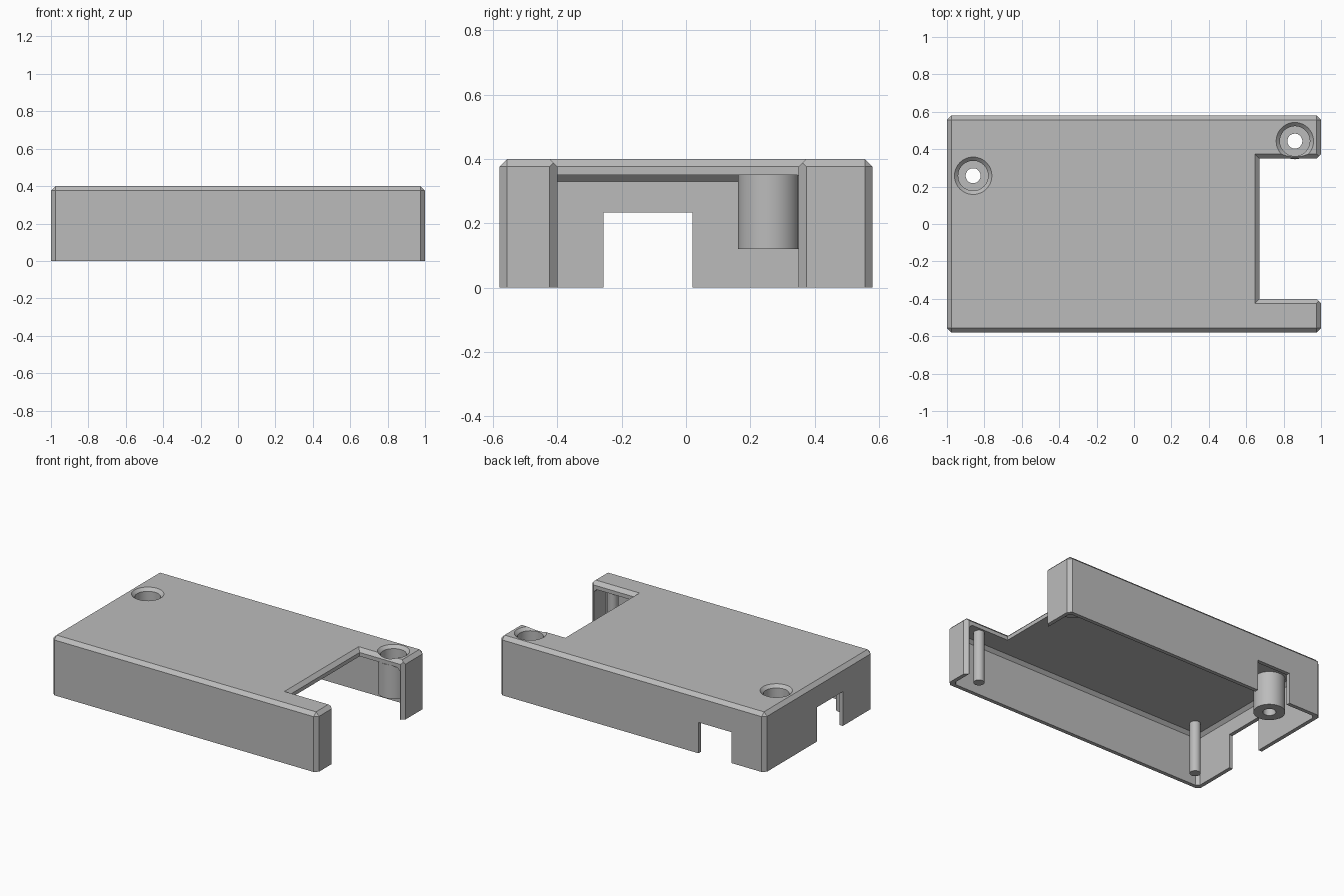
import bpy, bmesh, math

if "Cube" in bpy.data.objects:
    bpy.data.objects.remove(bpy.data.objects["Cube"])

CHAMFER, WALL, TOP, CEILING = 0.024, 0.026, 0.40, 0.35
SCREWS = [(-0.86, 0.258), (0.86, 0.443)]
BAY_X, BAY_Y0, BAY_Y1 = 0.67, -0.40, 0.35

grey = bpy.data.materials.new("mid_grey")
grey.diffuse_color = (0.5, 0.5, 0.5, 1)
grey.use_nodes = True
grey.node_tree.nodes["Principled BSDF"].inputs["Base Color"].default_value = grey.diffuse_color


def to_object(bm, name):
    bmesh.ops.recalc_face_normals(bm, faces=bm.faces)
    mesh = bpy.data.meshes.new(name)
    bm.to_mesh(mesh)
    bm.free()
    mesh.materials.append(grey)
    ob = bpy.data.objects.new(name, mesh)
    bpy.context.collection.objects.link(ob)
    return ob


def prism(name, outline, z0, z1, chamfer=0.0, top=None):
    """Solid from an outline up to itself (or another top outline); chamfers all but the base."""
    bm = bmesh.new()
    low = [bm.verts.new((x, y, z0)) for x, y in outline]
    high = [bm.verts.new((x, y, z1)) for x, y in top or outline]
    bm.faces.new(low[::-1])
    bm.faces.new(high)
    n = len(outline)
    for i in range(n):
        j = (i + 1) % n
        bm.faces.new((low[i], low[j], high[j], high[i]))
    if chamfer:
        edges = [e for e in bm.edges if any(v in high for v in e.verts)]
        bmesh.ops.bevel(bm, geom=edges, offset=chamfer, segments=1,
                        profile=0.5, affect='EDGES')
    return to_object(bm, name)


def rect(x0, x1, y0, y1):
    return [(x0, y0), (x1, y0), (x1, y1), (x0, y1)]


def lathe(name, profile, x, y, steps=48):
    """Revolve an (r, z) profile around a vertical axis at x, y."""
    bm = bmesh.new()
    rings = [[bm.verts.new((x + r * math.cos(2 * math.pi * i / steps),
                            y + r * math.sin(2 * math.pi * i / steps), z))
              for i in range(steps)] for r, z in profile]
    for a, b in zip(rings, rings[1:]):
        for i in range(steps):
            j = (i + 1) % steps
            bm.faces.new((a[i], a[j], b[j], b[i]))
    bm.faces.new(rings[0])
    bm.faces.new(rings[-1])
    return to_object(bm, name)


def select_only(ob):
    bpy.ops.object.select_all(action='DESELECT')
    bpy.context.view_layer.objects.active = ob
    ob.select_set(True)


def cut(target, cutter):
    cutter.hide_render = True
    mod = target.modifiers.new("cut", 'BOOLEAN')
    mod.operation, mod.solver, mod.object = 'DIFFERENCE', 'EXACT', cutter
    select_only(target)
    bpy.ops.object.modifier_apply(modifier=mod.name)
    bpy.data.objects.remove(cutter)


def smooth(ob):
    select_only(ob)
    bpy.ops.object.shade_smooth_by_angle(angle=math.radians(30))


# Cover: chamfered block
cover = prism("cover_shell", rect(-1, 1, -0.58, 0.58), 0, TOP, CHAMFER)

# Hollow inside, leaving thin walls and a thicker roof
cut(cover, prism("cavity", rect(-1 + WALL, 1 - WALL, -0.58 + WALL, 0.58 - WALL),
                 -0.1, CEILING, 0.021))

# Connector bay in the right end, flared to chamfer its end-wall and roof edges
c, d = CHAMFER, 2 * CHAMFER
cut(cover, prism("bay", [(BAY_X, BAY_Y0), (1 - c, BAY_Y0), (1 + c, BAY_Y0 - d),
                         (1 + c, BAY_Y1 + d), (1 - c, BAY_Y1), (BAY_X, BAY_Y1)], -0.1, 0.5))
cut(cover, prism("bay_flare", rect(BAY_X, 1.2, BAY_Y0, BAY_Y1), TOP - c, TOP + c,
                 top=rect(BAY_X - d, 1.2, BAY_Y0 - d, BAY_Y1 + d)))

# Port openings in the left and back walls
cut(cover, prism("left_port", rect(-1.1, -0.9, -0.257, 0.02), -0.1, 0.233))
cut(cover, prism("back_port", rect(-0.75, -0.50, 0.5, 0.7), -0.1, 0.21))

# Screw bosses with a countersunk bore through the roof
for i, (x, y) in enumerate(SCREWS):
    cut(cover, lathe("bore", [(0.08, 0.3), (0.08, TOP - 0.02), (0.1, TOP), (0.1, 0.45)], x, y))
    boss = lathe("screw_boss_%d" % (i + 1), [(0.097, CEILING), (0.097, 0.12)], x, y)
    cut(boss, lathe("screw_hole", [(0.04, 0.0), (0.04, 0.17), (0.08, 0.17), (0.08, 0.45)], x, y))
    smooth(boss)
smooth(cover)

# Locating pegs under the roof along the front
for side, x in (("left", -0.86), ("right", 0.86)):
    smooth(lathe(side + "_locating_peg", [(0.034, CEILING), (0.034, 0.0)], x, -0.445, 32))
